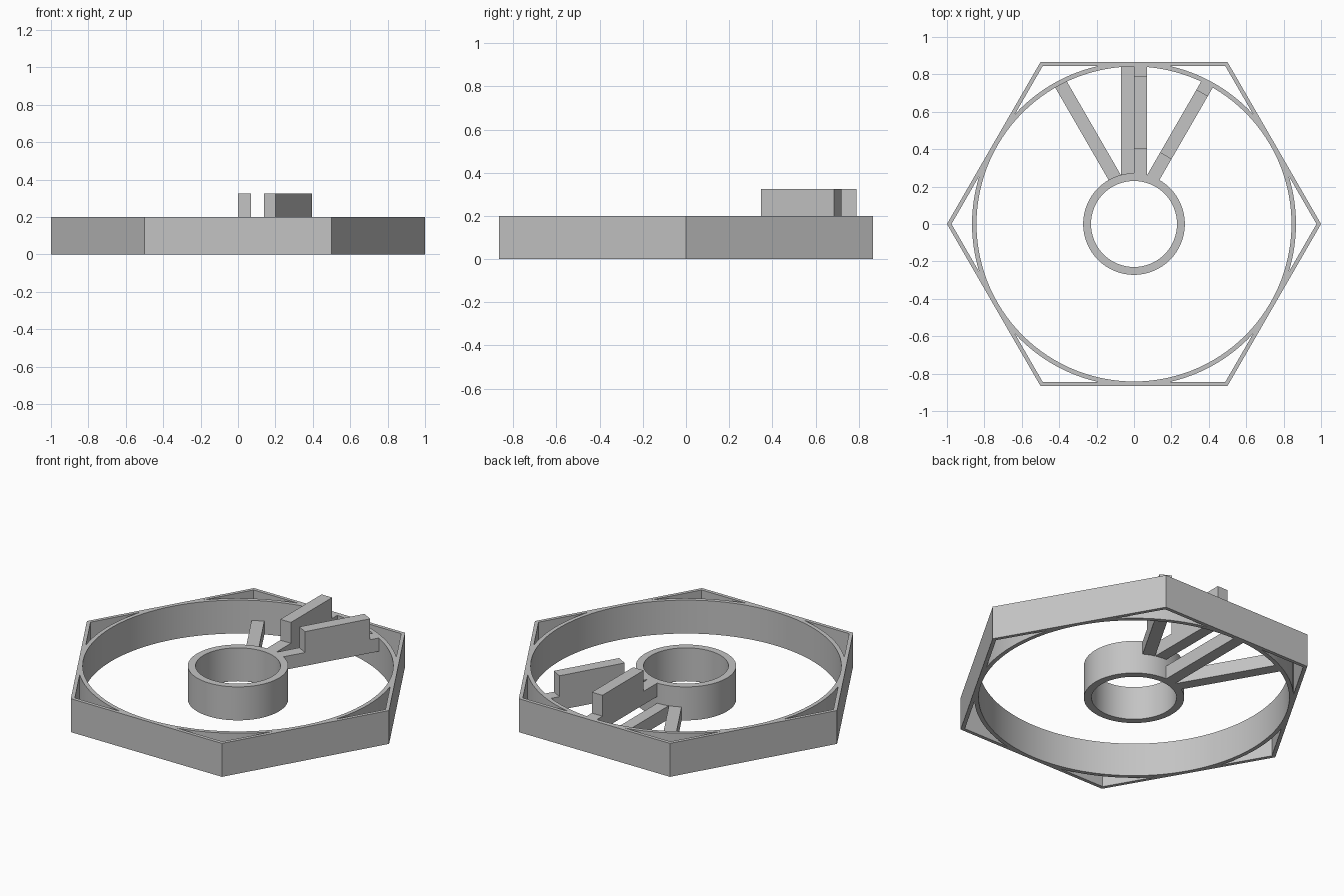
import bpy, bmesh, math
from mathutils import Matrix, Vector

cube = bpy.data.objects.get("Cube")
if cube:
    bpy.data.objects.remove(cube, do_unlink=True)

grey = bpy.data.materials.new("plain grey")
grey.use_nodes = True
colour = (0.55, 0.55, 0.55, 1)
grey.diffuse_color = colour
grey.node_tree.nodes["Principled BSDF"].inputs["Base Color"].default_value = colour

HEIGHT = 0.2
APOTHEM = 0.845       # inside of the hexagonal wall
RING_OUT, RING_IN = 0.866, 0.842
ARM_WIDTH = 0.07


def arc(radius, start, end, count):
    """Points along an arc, angles in degrees, both ends included."""
    angles = [math.radians(start + (end - start) * i / count) for i in range(count + 1)]
    return [(radius * math.cos(a), radius * math.sin(a)) for a in angles]


def loop(radius, sides):
    return arc(radius, 0, 360, sides)[:-1]


def finish(name, bm):
    bmesh.ops.remove_doubles(bm, verts=bm.verts, dist=0.0001)
    bmesh.ops.recalc_face_normals(bm, faces=bm.faces)
    mesh = bpy.data.meshes.new(name)
    bm.to_mesh(mesh)
    bm.free()
    mesh.materials.append(grey)
    obj = bpy.data.objects.new(name, mesh)
    bpy.context.collection.objects.link(obj)
    return obj


def plate(name, loops):
    """Extrude a flat outline with holes, standing on the floor."""
    curve = bpy.data.curves.new(name + "_outline", "CURVE")
    curve.dimensions = "2D"
    curve.fill_mode = "BOTH"
    curve.extrude = HEIGHT / 2
    for points in loops:
        spline = curve.splines.new("POLY")
        spline.points.add(len(points) - 1)
        for p, (x, y) in zip(spline.points, points):
            p.co = (x, y, 0, 1)
        spline.use_cyclic_u = True
    temp = bpy.data.objects.new(name + "_outline", curve)
    bpy.context.collection.objects.link(temp)
    deps = bpy.context.evaluated_depsgraph_get()
    mesh = bpy.data.meshes.new_from_object(temp.evaluated_get(deps))
    bm = bmesh.new()
    bm.from_mesh(mesh)
    bmesh.ops.translate(bm, verts=bm.verts, vec=(0, 0, HEIGHT / 2))
    bpy.data.objects.remove(temp, do_unlink=True)
    bpy.data.curves.remove(curve)
    bpy.data.meshes.remove(mesh)
    obj = finish(name, bm)
    bpy.ops.object.select_all(action="DESELECT")
    obj.select_set(True)
    bpy.context.view_layer.objects.active = obj
    bpy.ops.object.shade_smooth_by_angle(angle=math.radians(30))
    return obj


def arm(name, angle, side, profile):
    """Extrude a side profile (distance, height) and turn it about the centre."""
    bm = bmesh.new()
    face = bm.faces.new([bm.verts.new((0, d, z)) for d, z in profile])
    new = bmesh.ops.extrude_face_region(bm, geom=[face])["geom"]
    verts = [v for v in new if isinstance(v, bmesh.types.BMVert)]
    bmesh.ops.translate(bm, verts=verts, vec=Vector((side * ARM_WIDTH, 0, 0)))
    bm.transform(Matrix.Rotation(math.radians(angle), 4, "Z"))
    return finish(name, bm)


# Hexagonal frame: round opening and a pocket in each corner
half = 30 - math.degrees(math.acos(APOTHEM / RING_OUT))
corner = APOTHEM / math.cos(math.radians(30))
frame = [loop(1, 6), loop(RING_IN, 120)]
for a in range(0, 360, 60):
    frame.append(arc(corner, a, a, 1)[:1] + arc(RING_OUT, a + half, a - half, 12))
plate("hexagonal_frame", frame)

# Central hub
plate("hub", [loop(0.272, 72), loop(0.23, 72)])

# Low arms along the floor, high arms with a raised crest
START, END = 0.25, 0.85
low = [(START, 0), (END, 0), (END, 0.08), (START, 0.08)]
high = [(START, 0.12), (END, 0.12), (END, HEIGHT), (0.79, HEIGHT),
        (0.79, 0.325), (0.4, 0.325), (0.4, HEIGHT), (START, HEIGHT)]
arm("low_side_arm", 30, 1, low)
arm("low_middle_arm", 0, -1, low)
arm("high_middle_arm", 0, 1, high)
arm("high_side_arm", -30, -1, high)
